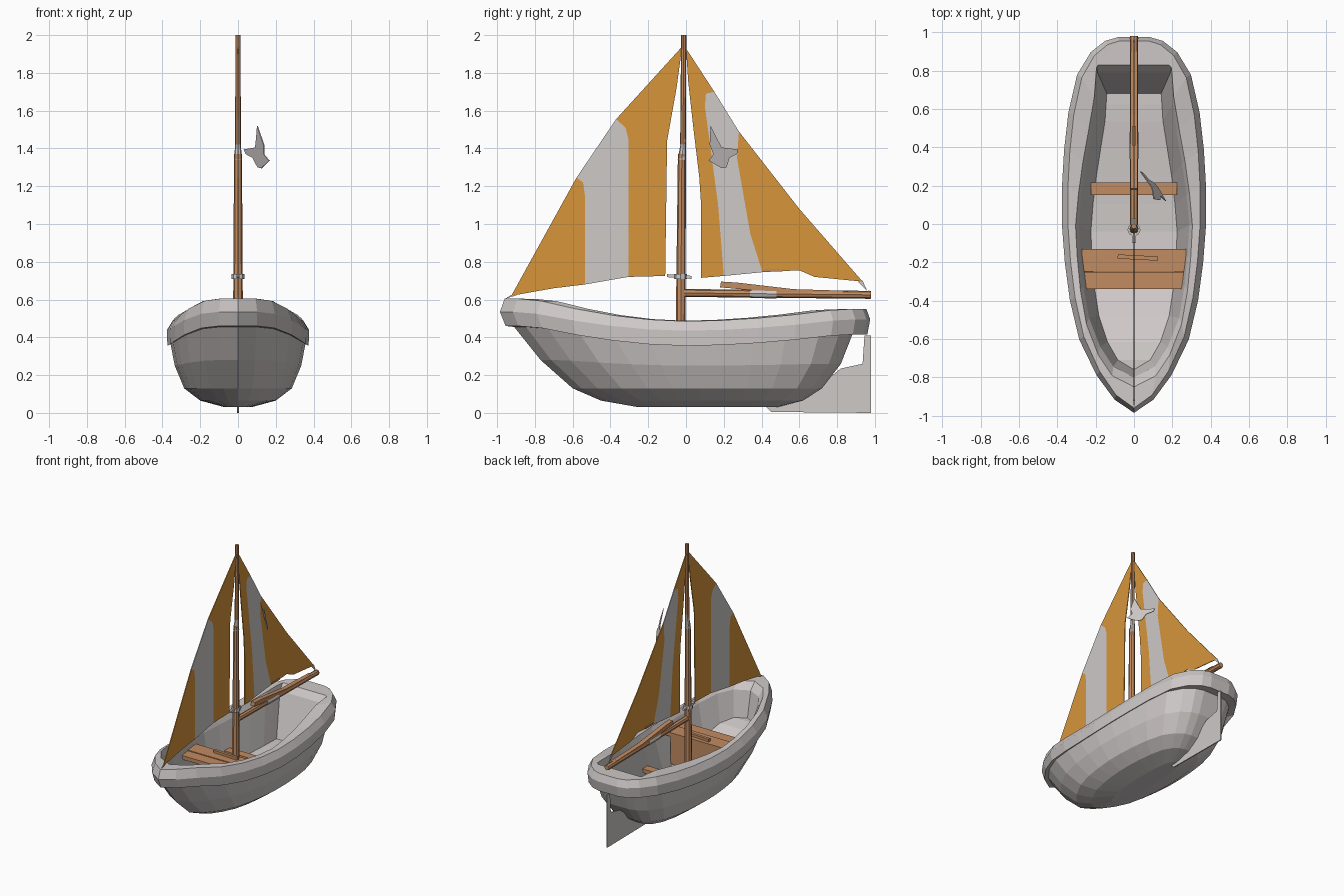
import bpy
import bmesh
from math import radians
from mathutils import Vector

cube = bpy.data.objects.get("Cube")
if cube:
    bpy.data.objects.remove(cube, do_unlink=True)


def material(name, rgb):
    m = bpy.data.materials.new(name)
    m.use_nodes = True
    colour = (*rgb, 1)
    m.diffuse_color = colour
    m.node_tree.nodes["Principled BSDF"].inputs["Base Color"].default_value = colour
    return m


GREY = material("warm grey", (0.62, 0.585, 0.575))
ORANGE = material("sail orange", (0.68, 0.30, 0.042))
WOOD = material("brown wood", (0.54, 0.26, 0.12))


def finish(bm, name, mat):
    bmesh.ops.recalc_face_normals(bm, faces=bm.faces)
    mesh = bpy.data.meshes.new(name)
    bm.to_mesh(mesh)
    bm.free()
    mesh.materials.append(mat)
    obj = bpy.data.objects.new(name, mesh)
    bpy.context.collection.objects.link(obj)
    return obj


def plate(name, outline, mat, thick=0.006, place=lambda y, z: 0.0):
    """Thin upright sheet from a (y, z) outline; place gives x for each point."""
    bm = bmesh.new()
    sides = [[bm.verts.new((place(y, z) + s * thick / 2, y, z)) for y, z in outline]
             for s in (-1, 1)]
    for side in sides:
        bm.faces.new(side)
    for i in range(len(outline)):
        j = (i + 1) % len(outline)
        bm.faces.new((sides[0][i], sides[0][j], sides[1][j], sides[1][i]))
    bm.normal_update()
    bmesh.ops.triangulate(bm, faces=[f for f in bm.faces if len(f.verts) > 4])
    return finish(bm, name, mat)


def spar(name, start, end, r1, r2, mat, sides=8):
    """Tapered pole between two points."""
    a, b = Vector(start), Vector(end)
    bm = bmesh.new()
    bmesh.ops.create_cone(bm, cap_ends=True, segments=sides, radius1=r1,
                          radius2=r2, depth=(b - a).length)
    turn = (b - a).to_track_quat("Z", "Y").to_matrix()
    bmesh.ops.rotate(bm, verts=bm.verts, matrix=turn)
    bmesh.ops.translate(bm, verts=bm.verts, vec=(a + b) / 2)
    return finish(bm, name, mat)


def box(name, centre, size, mat, tilt=0, turn=0):
    bm = bmesh.new()
    bmesh.ops.create_cube(bm, size=1)
    bmesh.ops.scale(bm, verts=bm.verts, vec=size)
    obj = finish(bm, name, mat)
    obj.location = centre
    obj.rotation_euler = (radians(tilt), 0, radians(turn))
    return obj


# Hull: plan outline as (position along length, share of half width)
PLAN = [(-1, 0), (-.93, .27), (-.8, .52), (-.61, .76), (-.4, .89), (-.2, .96),
        (0, 1), (.2, 1), (.4, .97), (.6, .91), (.8, .79), (.92, .6), (.98, .4), (1, .22)]

# Rings: bow y, stern y, half width, z, bow rise, stern rise, squareness of stern, inside
OUTER_RINGS = [
    (-.25, .48, .07, .03, 0, 0, .1),
    (-.45, .62, .20, .065, 0, 0, .1),
    (-.60, .72, .285, .13, 0, 0, .1),
    (-.77, .82, .335, .25, .03, .01, .1),
    (-.91, .885, .357, .365, .09, .06, .1),
    (-.955, .96, .374, .355, .105, .06, .1),
    (-.985, .975, .376, .435, .10, .06, .1),
    (-.96, .955, .345, .485, .12, .065, .1),
]
INNER_RINGS = [
    (-.85, .83, .305, .488, .115, .06, .85),
    (-.80, .79, .288, .45, .10, .05, .88),
    (-.76, .68, .225, .15, .20, .03, .84),
]


def ring_points(inside, bow, stern, width, z, rise_bow, rise_stern, square):
    right, left = [], []
    for u, w in PLAN:
        y = (bow + stern) / 2 + u * (stern - bow) / 2
        h = z + (rise_bow if u < 0 else rise_stern) * min(1, (abs(u) / .85) ** 1.8)
        x = width * (max(w, square) if u > .5 else w)
        if inside:  # cockpit is fuller at the bow and narrows to the stern
            x = width * w ** .75 if u < 0 else x * (1 - .25 * u)
        right.append((x, y, h))
        left.append((-x, y, h))
    return right + left[:0:-1]


bm = bmesh.new()
rings = [[bm.verts.new(p) for p in ring_points(inside, *r)]
         for inside, group in ((False, OUTER_RINGS), (True, INNER_RINGS)) for r in group]
count = len(rings[0])
for low, high in zip(rings, rings[1:]):
    for i in range(count):
        j = (i + 1) % count
        bm.faces.new((low[i], low[j], high[j], high[i]))
for ring in (rings[0], rings[-1]):
    bm.faces.new((ring[0], ring[1], ring[-1]))
    for i in range(1, len(PLAN) - 1):
        bm.faces.new((ring[i], ring[i + 1], ring[-i - 1], ring[-i]))
finish(bm, "hull", GREY)

# Rudder and skeg
plate("rudder", [(.42, .035), (.45, .005), (.98, 0), (.98, .41), (.945, .41),
                 (.935, .26), (.82, .235), (.7, .14)], GREY, .008)

# Seats
box("front_seat_fore_plank", (0, -.295, .395), (.53, .088, .03), WOOD)
box("front_seat_aft_plank", (0, -.19, .4), (.54, .118, .03), WOOD)
box("front_seat_panel", (0, -.145, .28), (.46, .02, .22), WOOD)
box("seat_cleat", (.02, -.175, .425), (.21, .022, .02), WOOD, turn=-3)
box("rear_bench", (0, .185, .25), (.45, .065, .03), WOOD)

# Mast, boom and fittings
spar("lower_mast", (0, -.03, .15), (0, -.022, 1.37), .028, .021, WOOD)
spar("mast_joint", (0, -.022, 1.34), (0, -.012, 1.45), .022, .012, GREY)
spar("upper_mast", (0, -.016, 1.42), (0, -.012, 2), .015, .014, WOOD)
spar("mast_collar", (0, -.03, .71), (0, -.03, .735), .034, .034, GREY)
box("collar_hook", (0, -.035, .722), (.02, .13, .016), GREY, tilt=-4)
spar("boom", (0, -.01, .635), (0, .975, .625), .021, .021, WOOD)
plate("boom_brace", [(.18, .665), (.185, .695), (.27, .69), (.57, .655), (.9, .645), (.5, .635)],
      WOOD, .035)
spar("boom_wrap", (0, .34, .632), (0, .48, .63), .024, .024, GREY)
spar("boom_cap", (0, .965, .625), (0, .98, .625), .023, .02, WOOD)
box("sail_batten", (0, .46, .755), (.015, .1, .012), WOOD)

# Fore sail panels
plate("fore_sail_front_stripe", [(-.925, .62), (-.58, 1.245), (-.545, 1.22), (-.535, 1.15),
                                 (-.535, .68), (-.7, .66)], ORANGE)
plate("fore_sail_middle_stripe", [(-.535, .68), (-.535, 1.15), (-.545, 1.22), (-.58, 1.245),
                                  (-.37, 1.555), (-.32, 1.51), (-.305, 1.45), (-.305, .72)], GREY)
plate("fore_sail_mast_stripe", [(-.305, .72), (-.305, 1.45), (-.32, 1.51), (-.37, 1.555),
                                (-.02, 1.94), (-.05, 1.72), (-.1, 1.44), (-.11, .725)], ORANGE)
plate("fore_sail_tack", [(-.955, .605), (-.925, .625), (-.89, .625)], GREY)

# Main sail panels
plate("main_sail_mast_stripe", [(0, 1.93), (.15, 1.7), (.105, 1.69), (.1, 1.62), (.13, 1.4),
                                (.17, 1.1), (.2, .725), (.08, .715), (.08, 1.1), (.07, 1.25),
                                (.04, 1.5), (.012, 1.75)], ORANGE)
plate("main_sail_middle_stripe", [(.15, 1.7), (.28, 1.49), (.27, 1.35), (.34, .95), (.405, .745),
                                  (.2, .725), (.17, 1.1), (.13, 1.4), (.1, 1.62), (.105, 1.69)], GREY)
plate("main_sail_rear_stripe", [(.28, 1.49), (.6, 1.08), (.935, .695), (.68, .72), (.6, .755),
                                (.405, .745), (.34, .95), (.27, 1.35)], ORANGE)
plate("main_sail_clew", [(.935, .7), (.96, .645), (.91, .695)], GREY)

# Small pennant beside the main sail
plate("pennant", [(.13, 1.52), (.165, 1.45), (.19, 1.405), (.275, 1.395), (.27, 1.37),
                  (.23, 1.35), (.215, 1.3), (.19, 1.295), (.12, 1.335), (.145, 1.37), (.125, 1.42)],
      GREY, .005, lambda y, z: .03 + (.275 - y) * .75 - (z - 1.4) * .3)
